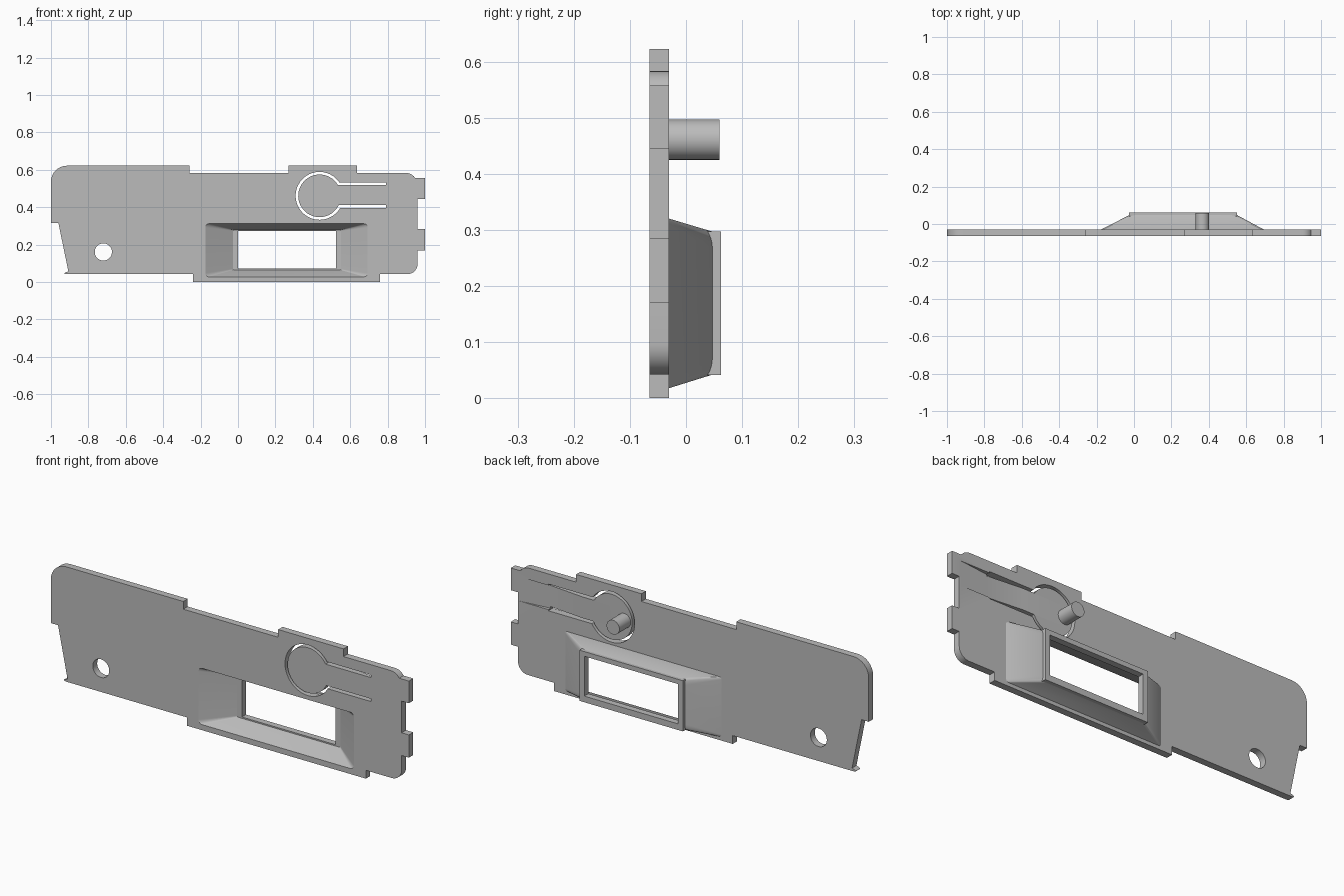
import bpy
import bmesh
from math import sin, cos, asin, pi, radians
from mathutils import Vector

if "Cube" in bpy.data.objects:
    bpy.data.objects.remove(bpy.data.objects["Cube"], do_unlink=True)

GREY = (0.5, 0.5, 0.5, 1)
grey = bpy.data.materials.new("plain grey")
grey.use_nodes = True
grey.diffuse_color = GREY
grey.node_tree.nodes["Principled BSDF"].inputs["Base Color"].default_value = GREY

FRONT, BACK = -0.065, -0.03          # plate faces
RIM_START, RIM_END = 0.03, 0.062     # frame behind the funnel


def finish(ob):
    ob.data.materials.clear()
    ob.data.materials.append(grey)
    bpy.ops.object.select_all(action='DESELECT')
    ob.select_set(True)
    bpy.context.view_layer.objects.active = ob
    bpy.ops.object.shade_smooth_by_angle(angle=radians(30))


def mesh_object(name, bm):
    bmesh.ops.recalc_face_normals(bm, faces=bm.faces[:])
    me = bpy.data.meshes.new(name)
    bm.to_mesh(me)
    bm.free()
    ob = bpy.data.objects.new(name, me)
    bpy.context.collection.objects.link(ob)
    return ob


def arc(cx, cz, r, a0, a1, n):
    return [(cx + r * cos(a0 + (a1 - a0) * i / n), cz + r * sin(a0 + (a1 - a0) * i / n))
            for i in range(n + 1)]


def rounded(points, n=8):
    """Outline from (x, z, radius) corners, all right angled."""
    out = []
    for i, (x, z, r) in enumerate(points):
        p = Vector((x, z))
        if r == 0:
            out.append((x, z))
            continue
        before = (Vector(points[i - 1][:2]) - p).normalized()
        after = (Vector(points[(i + 1) % len(points)][:2]) - p).normalized()
        centre = p + (before + after) * r
        for k in range(n + 1):
            t = k / n * pi / 2
            out.append(tuple(centre - after * r * cos(t) - before * r * sin(t)))
    return out


def rect(x0, x1, z0, z1, r=0.0):
    return rounded([(x0, z0, r), (x1, z0, r), (x1, z1, r), (x0, z1, r)])


def loft_ring(name, loops):
    """Skin a closed chain of (y, outline) loops."""
    bm = bmesh.new()
    rings = [[bm.verts.new((x, y, z)) for x, z in pts] for y, pts in loops]
    for a, b in zip(rings, rings[1:] + rings[:1]):
        for i in range(len(a)):
            j = (i + 1) % len(a)
            bm.faces.new((a[i], a[j], b[j], b[i]))
    ob = mesh_object(name, bm)
    finish(ob)
    return ob


# Plate outline with steps, tabs and rounded corners
outline = rounded([
    (-0.96, 0.042, 0.055), (-0.24, 0.042, 0), (-0.24, 0, 0), (0.76, 0, 0),
    (0.76, 0.042, 0), (0.96, 0.042, 0.055), (0.96, 0.17, 0), (1, 0.17, 0),
    (1, 0.285, 0), (0.96, 0.285, 0), (0.96, 0.445, 0), (1, 0.445, 0),
    (1, 0.557, 0), (0.96, 0.557, 0), (0.955, 0.557, 0)])
outline += arc(0.90, 0.528, 0.055, radians(32), pi / 2, 6)
outline += rounded([
    (0.635, 0.583, 0), (0.635, 0.622, 0), (0.27, 0.622, 0), (0.27, 0.583, 0),
    (-0.26, 0.583, 0), (-0.26, 0.622, 0), (-1, 0.622, 0.085),
    (-1, 0.315, 0), (-0.96, 0.315, 0)])

# Keyhole slot that frees the button and its spring arm
BX, BZ, ARM_END = 0.436, 0.461, 0.79
R_OUT, R_IN = 0.128, 0.114
HI_OUT, HI_IN, LO_IN, LO_OUT = 0.532, 0.518, 0.411, 0.397


def angle(z, r):
    return asin((z - BZ) / r)


slot = [(ARM_END, HI_IN), (ARM_END, HI_OUT)]
slot += arc(BX, BZ, R_OUT, angle(HI_OUT, R_OUT), 2 * pi + angle(LO_OUT, R_OUT), 40)
slot += [(ARM_END, LO_OUT), (ARM_END, LO_IN)]
slot += arc(BX, BZ, R_IN, 2 * pi + angle(LO_IN, R_IN), angle(HI_IN, R_IN), 40)

screw_hole = arc(-0.72, 0.161, 0.046, 0, 2 * pi, 32)[:-1]
mouth = rect(-0.175, 0.693, 0.028, 0.312, 0.02)

curve = bpy.data.curves.new("plate", 'CURVE')
curve.dimensions = '2D'
curve.fill_mode = 'BOTH'
curve.extrude = (BACK - FRONT) / 2
for pts in (outline, slot, screw_hole, mouth):
    sp = curve.splines.new('POLY')
    sp.points.add(len(pts) - 1)
    for p, (x, z) in zip(sp.points, pts):
        p.co = (x, z, 0, 1)
    sp.use_cyclic_u = True
source = bpy.data.objects.new("plate_curve", curve)
bpy.context.collection.objects.link(source)
bpy.context.view_layer.update()
bm = bmesh.new()
bm.from_mesh(source.to_mesh())
source.to_mesh_clear()
bpy.data.objects.remove(source, do_unlink=True)
for v in bm.verts:
    x, z, d = v.co
    v.co = (x, (FRONT + BACK) / 2 - d, z)
bmesh.ops.remove_doubles(bm, verts=bm.verts[:], dist=1e-5)
plate = mesh_object("plate", bm)

# Thinned spring arm root on the back
bm = bmesh.new()
profile = [(0.95, BACK), (ARM_END, BACK - 0.018), (0.6, BACK), (0.6, 0), (0.95, 0)]
base = bm.faces.new([bm.verts.new((x, y, 0.403)) for x, y in profile])
top = bmesh.ops.extrude_face_region(bm, geom=[base])["geom"]
for v in top:
    if isinstance(v, bmesh.types.BMVert):
        v.co.z = 0.525
cutter = mesh_object("arm_cutter", bm)
cutter.hide_render = True
cutter.hide_set(True)
cut = plate.modifiers.new("arm relief", 'BOOLEAN')
cut.operation = 'DIFFERENCE'
cut.solver = 'EXACT'
cut.object = cutter
bpy.context.view_layer.objects.active = plate
bpy.ops.object.modifier_apply(modifier=cut.name)
bpy.data.objects.remove(cutter, do_unlink=True)
finish(plate)

# Tapered funnel behind the window
TOP = 0.047
loft_ring("window_funnel", [
    (FRONT, mouth),
    (TOP, rect(0, 0.525, 0.072, 0.273, 0.003)),
    (TOP, rect(-0.026, 0.552, 0.042, 0.297, 0.03)),
    (BACK, rect(-0.177, 0.695, 0.018, 0.32, 0.012)),
])

# Square frame closing the funnel
opening = rect(0, 0.525, 0.072, 0.273)
border = rect(-0.026, 0.552, 0.041, 0.297)
loft_ring("window_frame", [
    (RIM_START, opening), (RIM_END, opening), (RIM_END, border), (RIM_START, border)])

# Pin on the back of the button
PIN_START, PIN_END = -0.04, 0.06
bpy.ops.mesh.primitive_cylinder_add(
    vertices=32, radius=0.036, depth=PIN_END - PIN_START,
    location=(0.366, (PIN_START + PIN_END) / 2, BZ), rotation=(pi / 2, 0, 0))
pin = bpy.context.object
pin.name = "button_pin"
finish(pin)
